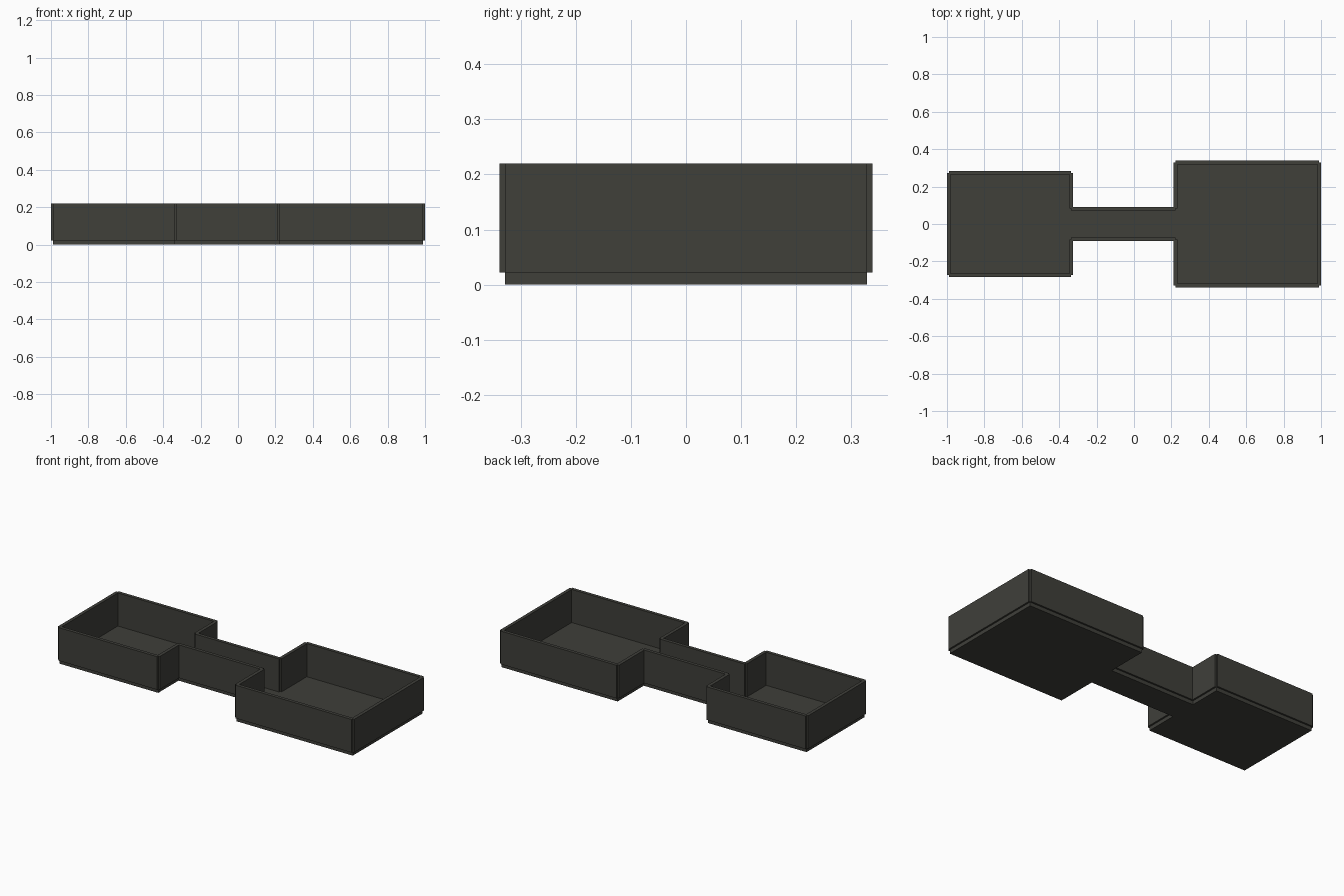
import bpy, bmesh, math
from mathutils import Matrix, Vector

if "Cube" in bpy.data.objects:
    bpy.data.objects.remove(bpy.data.objects["Cube"])

FLOOR_TOP, WALL_TOP, THICK = 0.022, 0.22, 0.02

mat = bpy.data.materials.new("dark_olive_grey")
mat.diffuse_color = (0.05, 0.05, 0.042, 1)
mat.use_nodes = True
mat.node_tree.nodes["Principled BSDF"].inputs["Base Color"].default_value = mat.diffuse_color

# One half of the floor plan, mirrored across the x axis
half = [(-0.99, 0.274), (-0.336, 0.274), (-0.336, 0.082),
        (0.222, 0.082), (0.222, 0.329), (0.99, 0.329)]
outline = half + [(x, -y) for x, y in reversed(half)]


def add_object(name, bm):
    bmesh.ops.recalc_face_normals(bm, faces=bm.faces)
    mesh = bpy.data.meshes.new(name)
    bm.to_mesh(mesh)
    bm.free()
    mesh.materials.append(mat)
    obj = bpy.data.objects.new(name, mesh)
    bpy.context.collection.objects.link(obj)
    return obj


# Floor slab: two rooms joined by a corridor
bm = bmesh.new()
face = bm.faces.new([bm.verts.new((x, y, 0)) for x, y in outline])
ext = bmesh.ops.extrude_face_region(bm, geom=[face], use_keep_orig=True)
top = [v for v in ext["geom"] if isinstance(v, bmesh.types.BMVert)]
bmesh.ops.translate(bm, verts=top, vec=(0, 0, FLOOR_TOP))
add_object("floor", bm)

# Wall panels: one thin box centred on each edge of the plan
for i, a in enumerate(outline):
    a, b = Vector(a), Vector(outline[(i + 1) % len(outline)])
    d, mid = b - a, (a + b) / 2
    bm = bmesh.new()
    bmesh.ops.create_cube(bm, size=1, matrix=Matrix.Diagonal(
        (d.length, THICK, WALL_TOP - FLOOR_TOP, 1)))
    wall = add_object(f"wall_{i + 1}", bm)
    wall.location = (mid.x, mid.y, (WALL_TOP + FLOOR_TOP) / 2)
    wall.rotation_euler.z = math.atan2(d.y, d.x)
